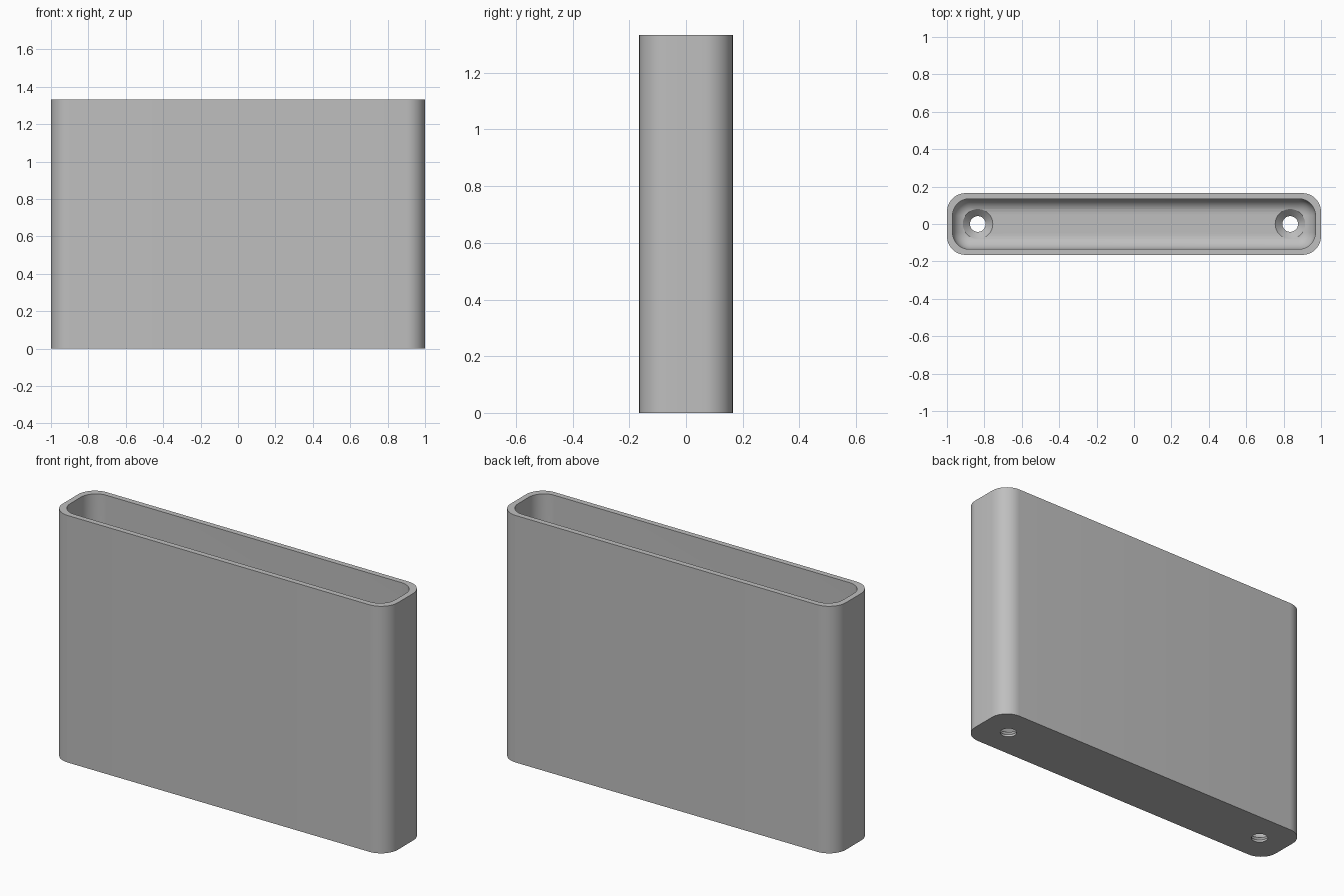
import bpy, bmesh
from math import sin, cos, pi, radians

cube = bpy.data.objects.get("Cube")
if cube:
    bpy.data.objects.remove(cube)

HALF_X, HALF_Y, HEIGHT = 1.0, 0.165, 1.333
WALL, FLOOR, FILLET = 0.03, 0.05, 0.08
HOLE_X, HOLE_R, SINK_R = 0.835, 0.042, 0.08

grey = bpy.data.materials.new("grey")
grey.use_nodes = True
colour = (0.52, 0.52, 0.52, 1)
grey.diffuse_color = colour
grey.node_tree.nodes["Principled BSDF"].inputs["Base Color"].default_value = colour


def make_object(name, bm):
    bmesh.ops.recalc_face_normals(bm, faces=bm.faces)
    mesh = bpy.data.meshes.new(name)
    bm.to_mesh(mesh)
    bm.free()
    mesh.materials.append(grey)
    obj = bpy.data.objects.new(name, mesh)
    bpy.context.collection.objects.link(obj)
    return obj


def rounded_ring(bm, inset, radius, z, steps=12):
    """Ring of vertices around a rounded rectangle."""
    cx, cy = HALF_X - inset - radius, HALF_Y - inset - radius
    ring = []
    for q, (sx, sy) in enumerate(((1, 1), (-1, 1), (-1, -1), (1, -1))):
        for i in range(steps + 1):
            a = (q + i / steps) * pi / 2
            ring.append(bm.verts.new((sx * cx + radius * cos(a), sy * cy + radius * sin(a), z)))
    return ring


def circle_ring(bm, x, radius, z, sides=48):
    return [bm.verts.new((x + radius * cos(2 * pi * i / sides), radius * sin(2 * pi * i / sides), z))
            for i in range(sides)]


def skin(bm, rings):
    """Join rings into a closed solid with capped ends."""
    for low, high in zip(rings, rings[1:]):
        for i in range(len(low)):
            j = (i + 1) % len(low)
            bm.faces.new((low[i], low[j], high[j], high[i]))
    bm.faces.new(rings[0])
    bm.faces.new(rings[-1])


# Open sleeve: outer wall, rim, inner wall, filleted floor
bm = bmesh.new()
rings = [rounded_ring(bm, 0, 0.1, 0), rounded_ring(bm, 0, 0.1, HEIGHT),
         rounded_ring(bm, WALL, 0.09, HEIGHT)]
for k in range(11):
    a = k / 10 * pi / 2
    inset = FILLET * (1 - cos(a))
    rings.append(rounded_ring(bm, WALL + inset, 0.09 - inset, FLOOR + FILLET * (1 - sin(a))))
skin(bm, rings)
holder = make_object("holder_sleeve", bm)

# Countersunk screw holes through the floor
for side, x in (("left", HOLE_X), ("right", -HOLE_X)):
    bm = bmesh.new()
    profile = ((HOLE_R, -0.1), (HOLE_R, FLOOR - SINK_R + HOLE_R), (SINK_R, FLOOR), (SINK_R, 0.2))
    skin(bm, [circle_ring(bm, x, r, z) for r, z in profile])
    cutter = make_object(side + "_screw_hole_cutter", bm)
    cutter.hide_render = True
    cutter.hide_viewport = False
    cut = holder.modifiers.new(side + "_screw_hole", 'BOOLEAN')
    cut.object = cutter
    cut.operation = 'DIFFERENCE'
    cut.solver = 'EXACT'

# Apply the cuts and remove the cutters
bpy.ops.object.select_all(action='DESELECT')
holder.select_set(True)
bpy.context.view_layer.objects.active = holder
for mod in list(holder.modifiers):
    cutter = mod.object
    bpy.ops.object.modifier_apply(modifier=mod.name)
    bpy.data.objects.remove(cutter)
bpy.ops.object.shade_smooth_by_angle(angle=radians(30))
